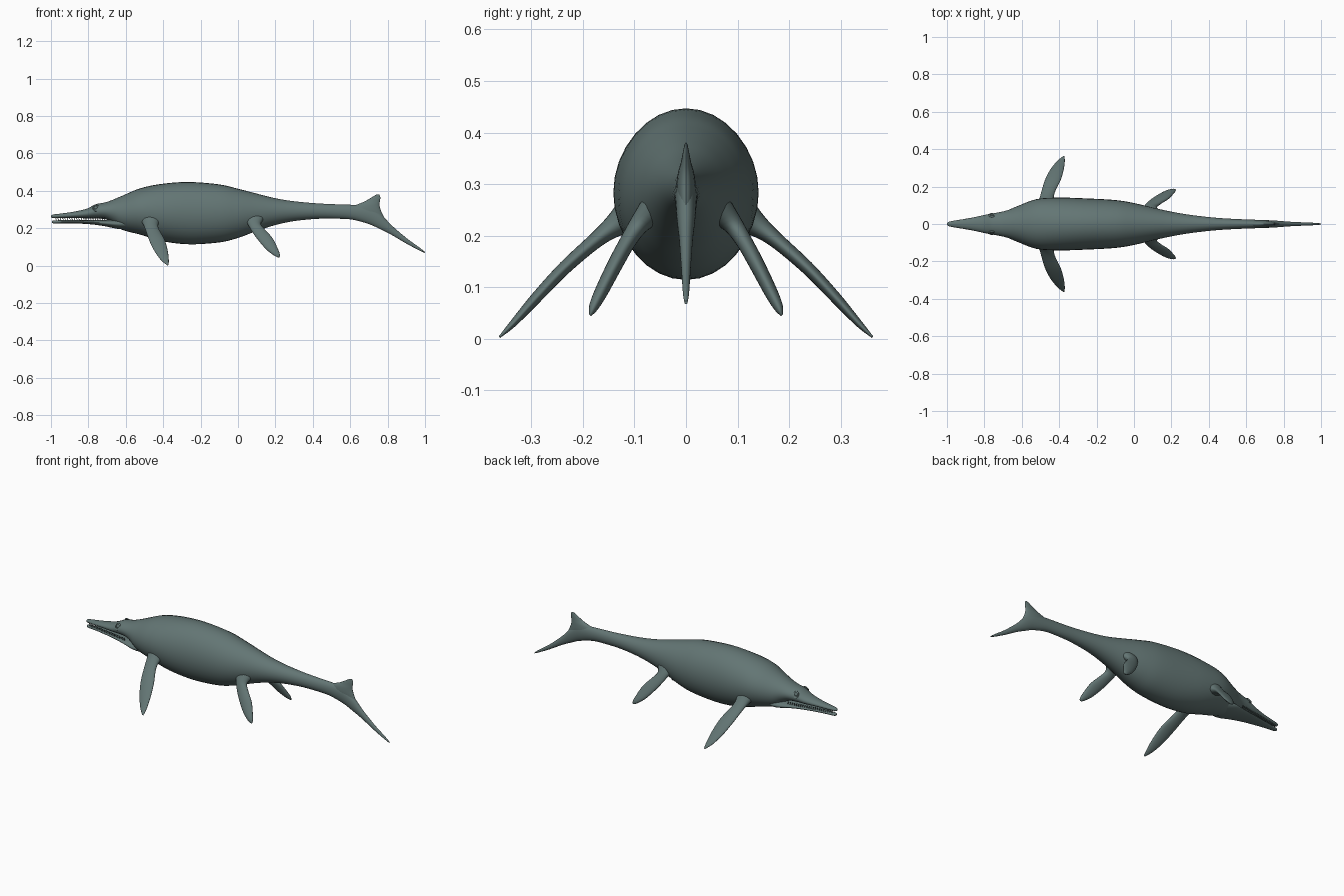
import bpy, bmesh, math
from mathutils import Vector

cube = bpy.data.objects.get("Cube")
if cube:
    bpy.data.objects.remove(cube, do_unlink=True)

skin = bpy.data.materials.new("grey green skin")
skin.use_nodes = True
skin_colour = (0.125, 0.18, 0.175, 1)
skin.diffuse_color = skin_colour
skin.node_tree.nodes["Principled BSDF"].inputs["Base Color"].default_value = skin_colour


def finish(name, bm, mirror=False):
    """Turn a bmesh into a smooth object, optionally mirrored across the body."""
    bmesh.ops.recalc_face_normals(bm, faces=bm.faces)
    for face in bm.faces:
        face.smooth = True
    mesh = bpy.data.meshes.new(name)
    bm.to_mesh(mesh)
    bm.free()
    mesh.materials.append(skin)
    obj = bpy.data.objects.new(name, mesh)
    bpy.context.collection.objects.link(obj)
    if mirror:
        mod = obj.modifiers.new("mirror", "MIRROR")
        mod.use_axis = (False, True, False)
        mod.use_clip = False
        mod.use_mirror_merge = False
    return obj


def smooth_path(stations, steps):
    """Pass a smooth curve through a list of station tuples."""
    pts = [Vector(s) for s in stations]
    out = []
    for i in range(len(pts) - 1):
        a, b, c, d = pts[max(i - 1, 0)], pts[i], pts[i + 1], pts[min(i + 2, len(pts) - 1)]
        for k in range(steps):
            t = k / steps
            out.append(b + (c - a) * (t / 2)
                       + (2 * a - 5 * b + 4 * c - d) * (t * t / 2)
                       + (3 * b - a - 3 * c + d) * (t ** 3 / 2))
    return out + [pts[-1]]


def loft(name, stations, frame, sides=32, steps=5, mirror=False):
    """Skin oval rings; frame turns a station into a centre and two half axes."""
    bm = bmesh.new()
    rings = []
    for station in smooth_path(stations, steps):
        centre, u, v = frame(station)
        angles = [math.tau * i / sides for i in range(sides)]
        rings.append([bm.verts.new(centre + u * math.cos(a) + v * math.sin(a)) for a in angles])
    for r, s in zip(rings, rings[1:]):
        for i in range(sides):
            j = (i + 1) % sides
            bm.faces.new((r[i], r[j], s[j], s[i]))
    bm.faces.new(rings[0])
    bm.faces.new(rings[-1])
    return finish(name, bm, mirror)


def upright(s):
    """Station: x, top, bottom, half width."""
    x, top, bottom, width = s
    return (Vector((x, 0, (top + bottom) / 2)), Vector((0, width, 0)),
            Vector((0, 0, (top - bottom) / 2)))


# Body with upper jaw and the down-bent lower tail lobe
body = [
    (-1, .266, .26, .004), (-.99, .273, .255, .012), (-.95, .278, .254, .02),
    (-.88, .288, .254, .031), (-.81, .304, .253, .046), (-.76, .328, .252, .056),
    (-.71, .338, .248, .065), (-.67, .352, .228, .076), (-.62, .373, .192, .097),
    (-.52, .414, .165, .133), (-.4, .438, .13, .141), (-.26, .447, .114, .137),
    (-.1, .434, .124, .128), (0, .411, .148, .112), (.1, .385, .185, .088),
    (.2, .36, .217, .066), (.3, .344, .238, .049), (.42, .333, .25, .035),
    (.52, .328, .251, .028), (.61, .325, .246, .024), (.7, .318, .222, .021),
    (.76, .28, .195, .018), (.82, .217, .165, .013), (.9, .148, .118, .009),
    (.97, .097, .081, .006), (1, .073, .067, .003)]
loft("body", body, upright)

# Lower jaw
jaw = [(-.995, .238, .23, .004), (-.98, .242, .225, .013), (-.9, .243, .226, .028),
       (-.8, .243, .222, .046), (-.72, .244, .212, .062), (-.64, .25, .196, .08),
       (-.56, .26, .19, .07)]
loft("lower_jaw", jaw, upright)


# Upper tail lobe, stations: z, front x, rear x, half thickness
def level(s):
    z, front, rear, thick = s
    return (Vector(((front + rear) / 2, 0, z)), Vector(((rear - front) / 2, 0, 0)),
            Vector((0, thick, 0)))


lobe = [(.25, .6, .785, .016), (.29, .6, .766, .019), (.32, .625, .757, .016),
        (.342, .675, .758, .01), (.362, .71, .761, .006), (.376, .733, .758, .003),
        (.381, .744, .752, .001)]
loft("upper_tail_lobe", lobe, level, sides=24)


# Flippers, stations: y, z, front x, rear x, half thickness
def flipper(name, stations):
    first, last = stations[0], stations[-1]
    normal = Vector((0, first[1] - last[1], last[0] - first[0])).normalized()

    def frame(s):
        y, z, front, rear, thick = s
        return (Vector(((front + rear) / 2, y, z)), Vector(((rear - front) / 2, 0, 0)),
                normal * thick)
    return loft(name, stations, frame, sides=24, mirror=True)


flipper("fore_flippers", [
    (.09, .25, -.53, -.4, .045), (.13, .224, -.508, -.425, .026),
    (.17, .195, -.496, -.423, .016), (.235, .138, -.476, -.392, .013),
    (.29, .08, -.448, -.376, .011), (.335, .03, -.412, -.37, .007),
    (.362, .003, -.38, -.372, .002)])
flipper("hind_flippers", [
    (.06, .25, .03, .14, .032), (.09, .222, .052, .122, .02),
    (.112, .19, .07, .146, .016), (.137, .145, .101, .186, .015),
    (.165, .09, .148, .213, .013), (.18, .06, .185, .224, .009),
    (.186, .045, .21, .222, .002)])

# Small teeth lining both jaws
bm = bmesh.new()
count = 22
for i in range(count):
    t = i / (count - 1)
    x = -.975 + .26 * t
    y = .011 + .043 * t
    for z, tip in ((.256, -.011), (.242, .011)):
        shift = .003 if tip > 0 else 0
        ring = [bm.verts.new((x + shift + .003 * math.cos(a), y + .003 * math.sin(a), z))
                for a in (math.tau * k / 5 for k in range(5))]
        point = bm.verts.new((x + shift, y, z + tip))
        for k in range(5):
            bm.faces.new((ring[k], ring[(k + 1) % 5], point))
        bm.faces.new(ring)
finish("teeth", bm, mirror=True)

# Eyeballs
bm = bmesh.new()
bmesh.ops.create_uvsphere(bm, u_segments=16, v_segments=10, radius=.011)
bmesh.ops.translate(bm, verts=bm.verts, vec=(-.76, .043, .308))
finish("eyes", bm, mirror=True)

# Eyelid rims
bm = bmesh.new()
around, across = 20, 8
grid = []
for i in range(around):
    a = math.tau * i / around
    row = []
    for j in range(across):
        b = math.tau * j / across
        r = .014 + .004 * math.cos(b)
        up = r * math.sin(a)
        row.append(bm.verts.new((-.76 + r * math.cos(a),
                                 .047 + .004 * math.sin(b) - up * .5, .308 + up)))
    grid.append(row)
for i in range(around):
    r, s = grid[i], grid[(i + 1) % around]
    for j in range(across):
        k = (j + 1) % across
        bm.faces.new((r[j], r[k], s[k], s[j]))
finish("eyelids", bm, mirror=True)

# Keep crisp edges where surfaces meet sharply
for obj in bpy.context.scene.objects:
    if obj.type == "MESH" and skin.name in obj.data.materials:
        bpy.context.view_layer.objects.active = obj
        obj.select_set(True)
        bpy.ops.object.shade_smooth_by_angle(angle=math.radians(50))
        obj.select_set(False)
